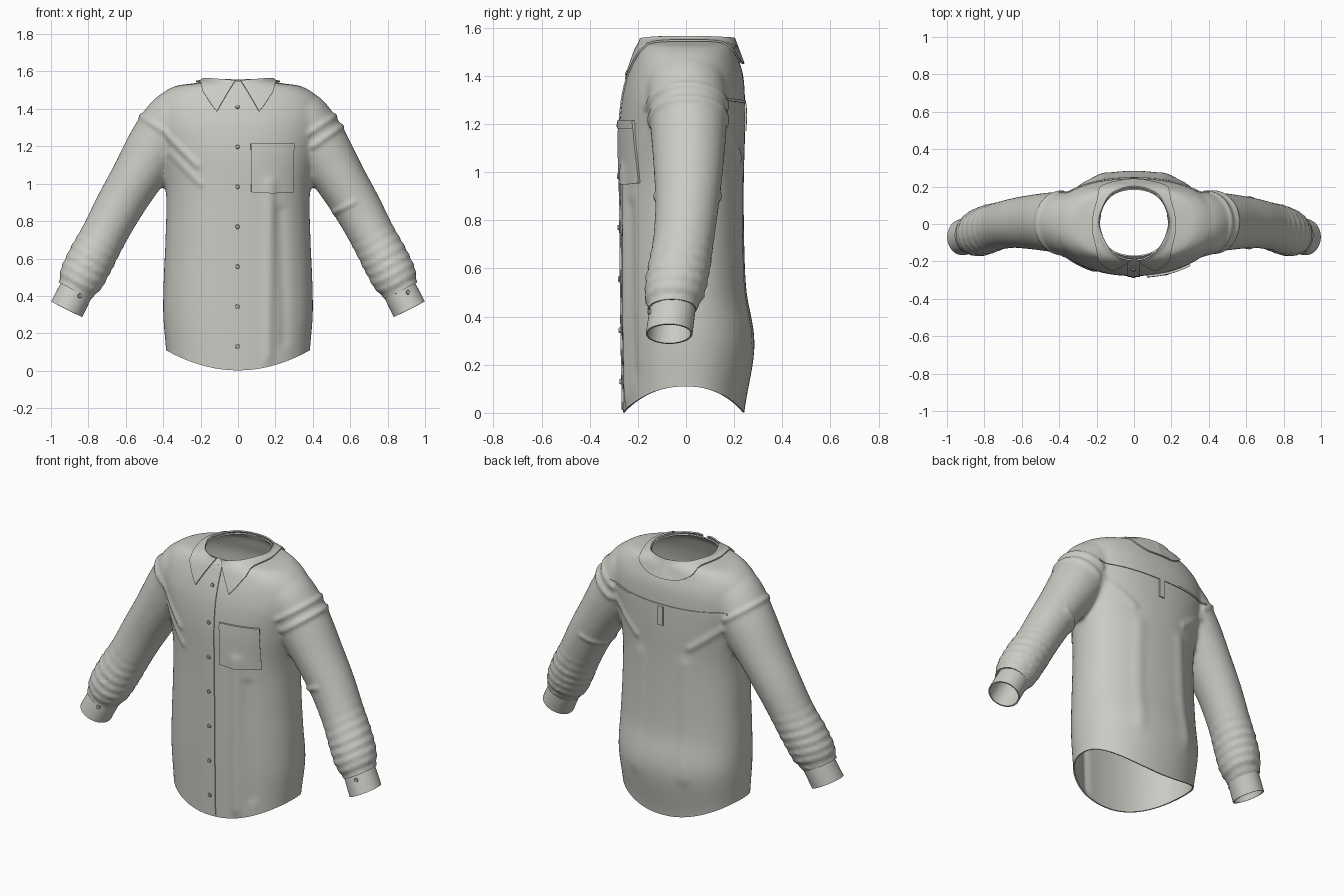
import bpy, bmesh, math
from mathutils import Vector
from mathutils.bvhtree import BVHTree

cube = bpy.data.objects.get("Cube")
if cube:
    bpy.data.objects.remove(cube)


def material(name, rgb):
    m = bpy.data.materials.new(name)
    m.use_nodes = True
    m.diffuse_color = (*rgb, 1)
    m.node_tree.nodes["Principled BSDF"].inputs["Base Color"].default_value = (*rgb, 1)
    return m


fabric = material("pale grey fabric", (0.6, 0.6, 0.56))
button_grey = material("button grey", (0.4, 0.4, 0.38))


def add_object(name, bm, mat, thickness=0, offset=0):
    mesh = bpy.data.meshes.new(name)
    bm.to_mesh(mesh)
    ob = bpy.data.objects.new(name, mesh)
    bpy.context.collection.objects.link(ob)
    mesh.materials.append(mat)
    bpy.ops.object.select_all(action='DESELECT')
    ob.select_set(True)
    bpy.context.view_layer.objects.active = ob
    if thickness:
        mod = ob.modifiers.new("cloth thickness", 'SOLIDIFY')
        mod.thickness, mod.offset = thickness, offset
        bpy.ops.object.modifier_apply(modifier=mod.name)
    bpy.ops.object.shade_smooth_by_angle(angle=math.radians(45))
    return ob


def spline(rows, steps):
    """Catmull-Rom interpolation through rows of numbers."""
    out = []
    for i in range(len(rows) - 1):
        a, b, c, d = (rows[max(i - 1, 0)], rows[i], rows[i + 1], rows[min(i + 2, len(rows) - 1)])
        for k in range(steps):
            t = k / steps
            out.append([q + t / 2 * (r - p + t * (2*p - 5*q + 4*r - s + t * (3*(q - r) + s - p)))
                        for p, q, r, s in zip(a, b, c, d)])
    return out + [list(rows[-1])]


def loft(bm, rings, closed=True, caps=False):
    rows = [[bm.verts.new(p) for p in ring] for ring in rings]
    n = len(rows[0])
    for a, b in zip(rows, rows[1:]):
        for j in range(n if closed else n - 1):
            k = (j + 1) % n
            bm.faces.new((a[j], a[k], b[k], b[j]))
    if caps:
        bm.faces.new(rows[0])
        bm.faces.new(rows[-1])


def angles(n):
    return [2 * math.pi * k / n for k in range(n)]


# Torso: height, half width, front depth, back depth
TORSO = [(.02, .383, .262, .235), (.11, .385, .262, .242), (.3, .4, .267, .285), (.5, .397, .27, .252),
         (.7, .388, .272, .242), (.95, .385, .275, .24), (1.15, .42, .278, .245), (1.3, .455, .266, .245),
         (1.4, .45, .243, .238), (1.47, .42, .218, .218), (1.52, .34, .198, .204),
         (1.535, .25, .184, .196), (1.55, .18, .172, .188), (1.6, .168, .166, .186)]


def torso_ring(row):
    z, w, front, back = row
    ring = []
    for a in angles(64):
        c, s = (math.copysign(abs(v) ** 0.9, v) for v in (math.cos(a), math.sin(a)))
        ring.append((w * c, s * (back if s > 0 else front), z))
    return ring


# Sleeve: centre x, y, z, radius across, radius in depth
SLEEVE = [(.3, 0, 1.38, .12, .15), (.34, 0, 1.35, .15, .165), (.43, .01, 1.21, .158, .16),
          (.55, .01, 1.02, .137, .145), (.64, .005, .87, .128, .133), (.72, -.01, .72, .122, .127),
          (.785, -.03, .6, .125, .13), (.835, -.047, .5, .122, .125), (.86, -.055, .45, .105, .108),
          (.89, -.065, .39, .085, .09)]


def tube_rings(rows, side, wrinkle=0):
    rings = []
    for i, (x, y, z, r, depth) in enumerate(rows):
        p, q = rows[max(i - 1, 0)], rows[min(i + 1, len(rows) - 1)]
        along = Vector((q[0] - p[0], 0, q[2] - p[2])).normalized()
        across = Vector((-along.z, 0, along.x))
        fade = min(max((0.78 - z) / 0.15, 0), 1)
        ring = []
        for a in angles(40):
            wave = 1 + wrinkle * fade * math.sin(z * 135 + 1.3 * math.cos(a + 1) + 0.8 * math.sin(2 * a))
            v = Vector((x, y, z)) + (across * r * math.cos(a) + Vector((0, depth * math.sin(a), 0))) * wave
            ring.append((v.x * side, v.y, v.z))
        rings.append(ring)
    return rings


# Merge torso and sleeves into one skin
bm = bmesh.new()
loft(bm, [torso_ring(r) for r in spline(TORSO, 6)], caps=True)
for side in (1, -1):
    loft(bm, tube_rings(spline(SLEEVE, 12), side, 0.055), caps=True)
bmesh.ops.recalc_face_normals(bm, faces=bm.faces)
blank = add_object("shirt_blank", bm, fabric)
remesh = blank.modifiers.new("merge", 'REMESH')
remesh.mode, remesh.voxel_size = 'VOXEL', 0.013
bpy.ops.object.modifier_apply(modifier=remesh.name)
bm = bmesh.new()
bm.from_mesh(blank.data)
bpy.data.objects.remove(blank)
for _ in range(4):
    bmesh.ops.smooth_vert(bm, verts=bm.verts, factor=0.5, use_axis_x=True, use_axis_y=True, use_axis_z=True)


# Open the neck, hem and sleeve ends
def cut(point, normal, test):
    faces = [f for f in bm.faces if test(f.calc_center_median())]
    geom = {e for f in faces for e in (*f.verts, *f.edges)} | set(faces)
    bmesh.ops.bisect_plane(bm, geom=list(geom), plane_co=point, plane_no=normal, clear_outer=True)


cut((0, 0, 1.55), (0, 0, 1), lambda c: c.z > 1.4)
cut((0, 0, .11), (0, 0, -1), lambda c: abs(c.x) < .6 and c.z < .3)
for side in (1, -1):
    cut((.872 * side, 0, .428), (.46 * side, 0, -.89), lambda c: c.x * side > .65 and c.z < .6)

# Cloth folds: line start, line end (x, z), width, height, facing (-1 front, 1 back, 0 both)
FOLDS = [(.17, 1, .16, .15, .03, .012, -1), (.23, .85, .25, .2, .03, -.008, -1),
         (-.37, 1.25, -.22, 1.1, .016, .011, -1), (-.36, 1.16, -.2, 1.0, .018, .008, -1),
         (.4, 1.2, .56, 1.31, .016, .011, 0), (-.38, 1.27, -.53, 1.37, .016, .010, 0),
         (.38, 1.27, .53, 1.37, .016, .010, 0), (.52, .85, .62, .9, .014, .009, 0),
         (.36, 1.2, .18, 1.06, .02, .009, 1), (-.36, 1.2, -.18, 1.06, .02, .009, 1),
         (.15, .95, .17, .3, .04, .008, 1), (-.15, .95, -.17, .3, .04, .008, 1)]
bm.normal_update()
for v in bm.verts:
    p = Vector((v.co.x, v.co.z))
    push = 0
    for x0, z0, x1, z1, width, height, facing in FOLDS:
        a, d = Vector((x0, z0)), Vector((x1 - x0, z1 - z0))
        t = min(max((p - a).dot(d) / d.length_squared, 0), 1)
        gap = (p - a - d * t).length / width
        if gap < 3:
            push += height * math.exp(-gap * gap) * (max(v.normal.y * facing, 0) if facing else 1)
    v.co += v.normal * push
    # Curved shirt tail
    drop = max(1 - (v.co.x / .385) ** 2, 0) * max(1 - (v.co.z - .11) / .35, 0) ** 2
    v.co.z -= .108 * drop
bm.normal_update()
skin = BVHTree.FromBMesh(bm)
add_object("shirt_body", bm, fabric, 0.008, -1)


def on_skin(x, z, facing):
    start = Vector((x, facing, z))
    hit = skin.ray_cast(start, Vector((0, -facing, 0)))
    if hit[0] is None:
        hit = skin.find_nearest(Vector((x, facing * .25, z)))
    return hit[0], hit[1]


def patch(name, x0, x1, z0, z1, facing, lift, dip=0):
    """Sewn-on cloth that follows the body."""
    nx, nz = max(int((x1 - x0) / .015), 3), max(int((z1 - z0) / .015), 2)
    rows = []
    for j in range(nz + 1):
        row = []
        for i in range(nx + 1):
            u = i / nx
            z = z0 + (z1 - z0) * j / nz - dip * (1 - (2 * u - 1) ** 2)
            co, no = on_skin(x0 + (x1 - x0) * u, z, facing)
            row.append(co + no * lift / 2)
        rows.append(row)
    b = bmesh.new()
    loft(b, rows, closed=False)
    add_object(name, b, fabric, lift)


patch("button_placket", -.035, .032, .012, 1.52, -1, .005)
patch("chest_pocket", .07, .295, .955, 1.215, -1, .009, .006)
patch("pocket_hem", .068, .297, 1.18, 1.215, -1, .012)
patch("yoke_seam", -.4, .4, 1.3, 1.312, 1, .005, .015)
patch("back_loop", -.018, .018, 1.17, 1.285, 1, .007)

# Collar: top edge then bottom edge, from the front gap to the middle of the back
COLLAR = [(.014, -.188, 1.552, .112, -.243, 1.385), (.06, -.181, 1.556, .145, -.215, 1.425),
          (.135, -.125, 1.56, .2, -.11, 1.505), (.186, .01, 1.563, .222, .01, 1.53),
          (.14, .14, 1.56, .175, .155, 1.49), (.07, .186, 1.558, .1, .222, 1.458),
          (0, .2, 1.556, 0, .24, 1.45)]
half = spline(COLLAR, 8)
full = half + [[-a, b, c, -d, e, f] for a, b, c, d, e, f in half[-2::-1]]
rings = []
for row in full:
    top, bottom = Vector(row[:3]), Vector(row[3:])
    ring = []
    for k in range(9):
        p = top.lerp(bottom, k / 8)
        co, no = skin.find_nearest(p)[:2]
        gap = (p - co).dot(no)
        ring.append(p + no * (.008 - gap) if k and gap < .008 else p)
    rings.append(ring)
b = bmesh.new()
loft(b, rings, closed=False)
add_object("collar", b, fabric, .008)

# Cuffs
for name, side in (("left_cuff", 1), ("right_cuff", -1)):
    b = bmesh.new()
    loft(b, tube_rings(spline([(.845, -.05, .47, .086, .09), (.88, -.06, .4, .088, .092),
                               (.916, -.07, .328, .089, .093)], 4), side))
    add_object(name, b, fabric, .008)


# Buttons
def button(name, centre, normal):
    b = bmesh.new()
    bmesh.ops.create_cone(b, cap_ends=True, segments=16, radius1=.012, radius2=.010, depth=.008)
    turn = normal.to_track_quat('Z', 'Y').to_matrix()
    for v in b.verts:
        v.co = centre + turn @ v.co
    add_object(name, b, button_grey)


for i in range(7):
    co, no = on_skin(-.003, .13 + i * .2133, -1)
    button(f"front_button_{i + 1}", co + no * .008, no)
button("left_cuff_button", Vector((.91, -.153, .42)), Vector((.35, -1, .1)))
button("right_cuff_button", Vector((-.845, -.153, .4)), Vector((.3, -1, .1)))
